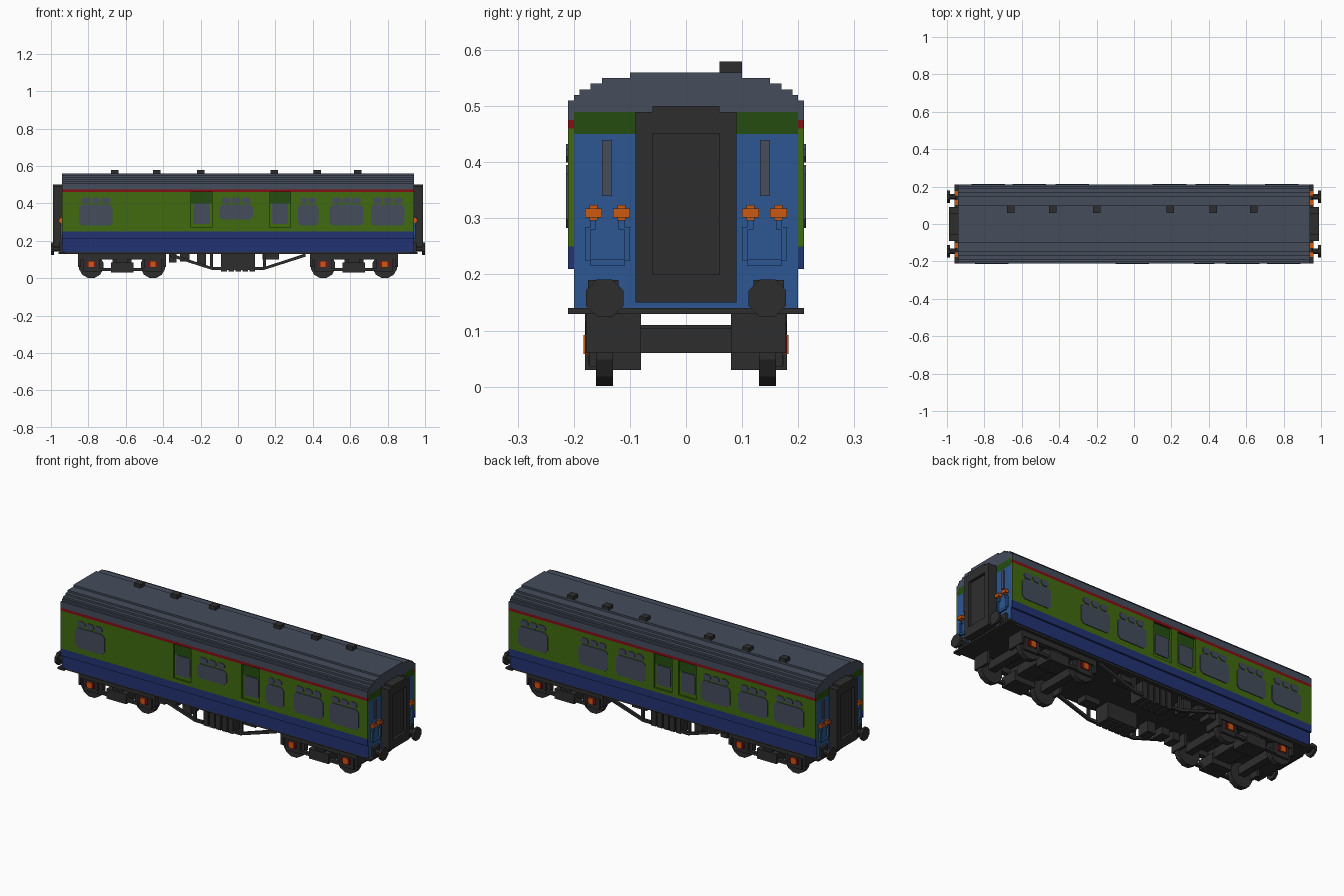
import bpy, bmesh, math

cube = bpy.data.objects.get("Cube")
if cube:
    bpy.data.objects.remove(cube, do_unlink=True)


def material(name, rgb):
    m = bpy.data.materials.new(name)
    m.use_nodes = True
    m.diffuse_color = (*rgb, 1)
    m.node_tree.nodes["Principled BSDF"].inputs["Base Color"].default_value = (*rgb, 1)
    return m


GREY = material("slate_grey", (0.058, 0.072, 0.105))
GREEN = material("leaf_green", (0.052, 0.145, 0.005))
DARK_GREEN = material("dark_green", (0.018, 0.075, 0.005))
NAVY = material("navy_blue", (0.016, 0.032, 0.17))
BLUE = material("mid_blue", (0.025, 0.095, 0.29))
BLACK = material("charcoal", (0.027, 0.027, 0.027))
ORANGE = material("orange", (0.60, 0.10, 0.006))
RED = material("deep_red", (0.24, 0.004, 0.007))

X, Y = (1, -1), (1, -1)
ONE = (1,)


class Part:
    """Collects prisms, optionally mirrored in x and y, into one object."""

    def __init__(self, name, *mats):
        self.name, self.mats, self.bm = name, mats, bmesh.new()

    def prism(self, pts, a0, a1, axis="y", sx=ONE, sy=ONE):
        put = (lambda p, a: (p[0], a, p[1])) if axis == "y" else (lambda p, a: (a, p[0], p[1]))
        for i in sx:
            for j in sy:
                rings = []
                for a in (a0, a1):
                    ring = []
                    for p in pts:
                        x, y, z = put(p, a)
                        ring.append(self.bm.verts.new((x * i, y * j, z)))
                    rings.append(ring)
                lo, hi = rings
                self.bm.faces.new(lo)
                self.bm.faces.new(hi[::-1])
                n = len(pts)
                for k in range(n):
                    self.bm.faces.new((lo[k], hi[k], hi[(k + 1) % n], lo[(k + 1) % n]))
        return self

    def box(self, x0, x1, y0, y1, z0, z1, sx=ONE, sy=ONE):
        return self.prism([(x0, z0), (x1, z0), (x1, z1), (x0, z1)], y0, y1, "y", sx, sy)

    def disc(self, u, z, r, a0, a1, axis="y", n=12, sx=ONE, sy=ONE):
        pts = [(u + r * math.cos((k + .5) * math.tau / n), z + r * math.sin((k + .5) * math.tau / n))
               for k in range(n)]
        return self.prism(pts, a0, a1, axis, sx, sy)

    def done(self, rule=None):
        bmesh.ops.recalc_face_normals(self.bm, faces=self.bm.faces)
        if rule:
            for f in self.bm.faces:
                f.material_index = rule(f.calc_center_median(), f.normal)
        mesh = bpy.data.meshes.new(self.name)
        self.bm.to_mesh(mesh)
        self.bm.free()
        for m in self.mats:
            mesh.materials.append(m)
        ob = bpy.data.objects.new(self.name, mesh)
        bpy.context.collection.objects.link(ob)
        return ob


def chamfered(x0, x1, z0, z1, c):
    return [(x0 + c, z0), (x1 - c, z0), (x1, z0 + c), (x1, z1 - c),
            (x1 - c, z1), (x0 + c, z1), (x0, z1 - c), (x0, z0 + c)]


L = 0.94

# Body core: bands by height on the sides, blue and dark green on the ends
levels = [.14, .21, .25, .40, .45, .49]
outline = [(.20, z) for z in levels] + [(-.20, z) for z in reversed(levels)]
core = Part("body_core", BLUE, NAVY, GREEN, DARK_GREEN).prism(outline, -L, L, "x")
for z in levels[1:-1]:
    bmesh.ops.bisect_plane(core.bm, geom=core.bm.verts[:] + core.bm.edges[:] + core.bm.faces[:],
                           plane_co=(0, 0, z), plane_no=(0, 0, 1), dist=1e-5)


def core_rule(c, n):
    if abs(n.x) > .5:
        return 3 if c.z > .45 else 0
    return 1 if c.z < .25 else 2 if c.z < .40 else 3


core.done(core_rule)

# Side skins, interrupted by recessed doorways (x ranges per side)
doors = {-1: [(-.25, -.14), (.17, .28)], 1: [(-.21, -.10), (-.06, .05)]}
skin = Part("side_panels", GREEN)
for s, gaps in doors.items():
    edges = [-L] + [v for g in gaps for v in g] + [L]
    for a, b in zip(edges[::2], edges[1::2]):
        skin.box(a, b, .199, .21, .25, .46, sy=(s,))
    for a, b in gaps:
        skin.box(a, b, .199, .21, .25, .27, sy=(s,))
skin.done()
Part("lower_side_band", NAVY).box(-L, L, .199, .21, .21, .25, sy=Y).done()
Part("red_stripe", RED).box(-L, L, .199, .21, .46, .475, sy=Y).done()

# Stepped roof
half = [(.20, .49), (.20, .475), (.21, .475), (.21, .51), (.20, .51), (.20, .52), (.19, .52),
        (.19, .53), (.17, .53), (.17, .54), (.15, .54), (.15, .55), (.10, .55), (.10, .56)]
Part("roof", GREY).prism(half + [(-y, z) for y, z in reversed(half)], -L, L, "x").done()
vents = Part("roof_vents", BLACK)
for x in (-.66, -.435, -.2, .195, .425, .64):
    vents.box(x - .02, x + .02, .06, .10, .555, .58)
vents.done()

# Windows: a large pane below a row of small top lights
windows = {-1: [(-.85, -.67, .283), (-.10, .08, .315), (.32, .43, .283),
                (.49, .67, .283), (.71, .89, .283)],
           1: [(.70, .88, .283), (.33, .51, .283), (.10, .28, .283),
               (-.42, -.24, .283), (-.65, -.47, .283), (-.87, -.69, .283)]}
glass = Part("windows", GREY)
for s, row in windows.items():
    for a, b, z in row:
        glass.prism(chamfered(a, b, z, .395, .016), .209, .214, sy=(s,))
        n = 3 if b - a > .15 else 2
        w = (b - a - .02) / n
        for k in range(n):
            u = a + .01 + k * w
            glass.prism(chamfered(u + .003, u + w - .003, .40, .433, .01), .209, .214, sy=(s,))
glass.done()
door_glass = Part("door_windows", GREY)
for s, gaps in doors.items():
    for a, b in gaps:
        door_glass.prism(chamfered(a + .012, b - .012, .29, .40, .006), .199, .205, sy=(s,))
door_glass.done()

# End gangways with recessed doors
gang = Part("gangway_frames", BLACK)
gang.box(L, .99, .06, .09, .15, .49, X, Y)
gang.box(L, .99, -.06, .06, .45, .50, X)
gang.box(L, .99, -.06, .06, .15, .20, X)
gang.done()
Part("gangway_doors", BLACK).box(L, .975, -.06, .06, .20, .45, X).done()

# End fittings: strips, lamps and hose loops
Part("end_strips", GREY).box(L, .946, .132, .15, .34, .44, X, Y).done()
lamps = Part("end_lamps", ORANGE)
hoses = Part("end_hoses", BLUE)
for y in (.115, .165):
    lamps.box(L, .96, y - .015, y + .015, .302, .318, X, Y)
    lamps.box(L, .955, y - .007, y + .007, .296, .324, X, Y)
    hoses.box(L, .95, y - .005, y + .005, .28, .298, X, Y)
for y in (.105, .175):
    hoses.box(L, .95, y - .005, y + .005, .225, .285, X, Y)
hoses.box(L, .95, .11, .17, .215, .227, X, Y)
hoses.done()
lamps.done()

# Floor, buffer beams and buffers
floor = Part("floor", BLACK).box(-L, L, -.195, .195, .13, .142)
floor.box(.92, .96, -.21, .21, .13, .14, X)
floor.done()
buffers = Part("buffers", BLACK)
buffers.box(L, .955, .12, .175, .13, .19, X, Y)
for s in Y:
    buffers.disc(.145 * s, .158, .016, .95, .99, "x", 8, X)
    buffers.disc(.145 * s, .158, .036, .985, 1.0, "x", 8, X)
buffers.done()

# Bogies
wheels = Part("wheels", BLACK)
axles = Part("axles", BLACK)
boxes = Part("axle_boxes", BLACK)
hub_red = Part("hub_surrounds", RED)
hub_orange = Part("hub_caps", ORANGE)
for x in (.455, .785):
    wheels.disc(x, .066, .067, .13, .16, "y", 12, X, Y)
    axles.box(x - .02, x + .02, -.13, .13, .06, .105, X)
    boxes.box(x - .045, x + .045, .155, .172, .035, .105, X, Y)
    hub_red.box(x - .025, x + .025, .17, .18, .06, .09, X, Y)
    hub_orange.box(x - .014, x + .014, .175, .183, .058, .092, X, Y)
for p in (wheels, axles, boxes, hub_red, hub_orange):
    p.done()
frame = Part("bogie_frames", BLACK)
C = .62
frame.box(C - .235, C + .235, .15, .178, .10, .13, X, Y)
frame.box(C - .13, C + .13, .155, .175, .04, .055, X, Y)
frame.box(C - .06, C + .06, .08, .18, .03, .085, X, Y)
frame.box(C - .03, C + .03, .08, .17, .085, .13, X, Y)
frame.box(C - .05, C + .05, -.08, .08, .06, .11, X)
frame.box(C - .235, C - .22, .08, .178, .06, .13, X, Y)
frame.box(C + .22, C + .235, .08, .178, .06, .13, X, Y)
frame.done()

# Equipment boxes and trusses under the middle
gear = Part("underfloor_boxes", BLACK)
for k in range(5):
    a = -.09 + k * .038
    gear.box(a, a + .03, .09, .175, .037, .13, sy=Y)
gear.box(-.09, .092, .085, .168, .045, .132, sy=Y)
gear.box(-.37, -.33, .10, .17, .085, .132, sy=Y)
gear.box(-.31, -.26, .10, .17, .09, .132, sy=Y)
gear.box(-.22, -.17, .10, .17, .07, .132, sy=Y)
gear.box(.13, .22, .10, .16, .10, .132, sy=Y)
gear.done()
truss = Part("truss_rods", BLACK)
truss.prism([(.09, .045), (.14, .045), (.36, .115), (.36, .132), (.14, .06), (.09, .06)],
            .165, .18, "y", X, Y)
truss.box(.135, .15, .165, .178, .05, .132, X, Y)
truss.done()
